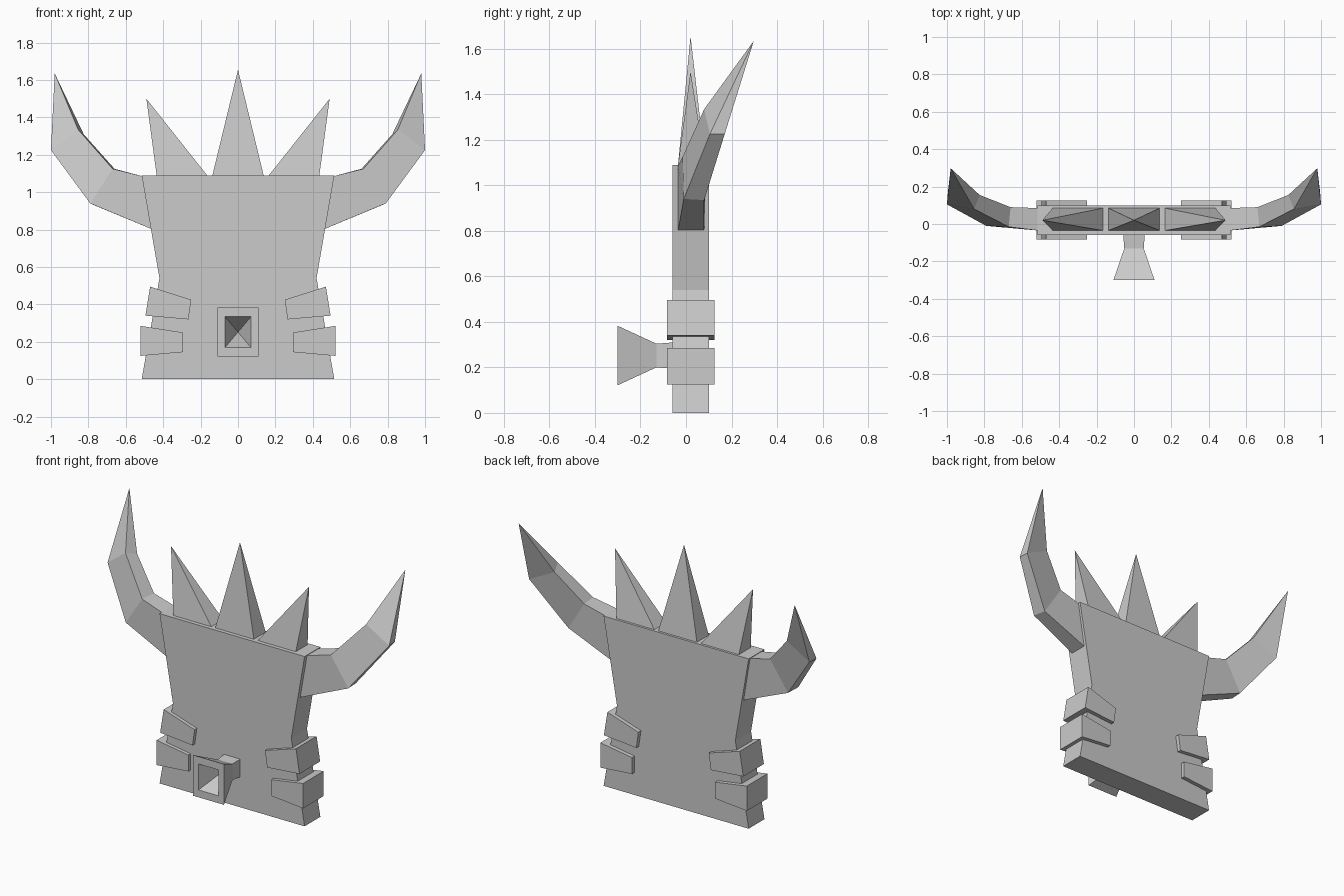
import bpy, bmesh

cube = bpy.data.objects.get("Cube")
if cube:
    bpy.data.objects.remove(cube, do_unlink=True)

grey = bpy.data.materials.new("plain grey")
grey.use_nodes = True
color = (0.6, 0.6, 0.6, 1)
grey.diffuse_color = color
grey.node_tree.nodes["Principled BSDF"].inputs["Base Color"].default_value = color


def loft(name, rings):
    """Skin a list of rings; a ring of one point closes to a tip."""
    bm = bmesh.new()
    loops = [[bm.verts.new(p) for p in ring] for ring in rings]
    for a, b in zip(loops, loops[1:]):
        n = len(a)
        for i in range(n):
            j = (i + 1) % n
            if len(b) == 1:
                bm.faces.new((a[i], a[j], b[0]))
            else:
                bm.faces.new((a[i], a[j], b[j], b[i]))
    for end in (loops[0], loops[-1]):
        if len(end) > 2:
            bm.faces.new(end)
    bmesh.ops.recalc_face_normals(bm, faces=bm.faces)
    mesh = bpy.data.meshes.new(name)
    bm.to_mesh(mesh)
    bm.free()
    mesh.materials.append(grey)
    obj = bpy.data.objects.new(name, mesh)
    bpy.context.collection.objects.link(obj)
    return obj


def prism(name, outline, y0, y1):
    return loft(name, [[(x, y, z) for x, z in outline] for y in (y0, y1)])


def spike(name, x0, x1, tip):
    y0, y1, z = -0.035, 0.085, 1.09
    base = [(x0, y0, z), (x1, y0, z), (x1, y1, z), (x0, y1, z)]
    return loft(name, [base, [tip]])


def square(y, half, mid=0.252):
    return [(sx * half, y, mid + sz * half)
            for sx, sz in ((-1, -1), (1, -1), (1, 1), (-1, 1))]


# Waisted slab body
half = [(0.515, 0), (0.42, 0.54), (0.515, 1.09)]
prism("body", half + [(-x, z) for x, z in reversed(half)], -0.06, 0.10)

# Crown of three spikes
spike("middle_spike", -0.137, 0.137, (0, 0.02, 1.655))

# Horn sections: lower front, lower back, upper back, upper front
horn = [
    [(0.455, -0.035, 0.80), (0.455, 0.08, 0.80), (0.51, 0.085, 1.085), (0.51, -0.035, 1.085)],
    [(0.79, -0.01, 0.94), (0.78, 0.08, 0.935), (0.66, 0.09, 1.125), (0.67, -0.015, 1.125)],
    [(1.0, 0.105, 1.225), (0.995, 0.17, 1.225), (0.825, 0.155, 1.31), (0.855, 0.08, 1.335)],
    [(0.98, 0.298, 1.635)],
]
upper_band = [(0.47, 0.495), (0.25, 0.425), (0.265, 0.32), (0.495, 0.34)]
lower_band = [(0.52, 0.285), (0.295, 0.25), (0.295, 0.145), (0.52, 0.125)]

# Paired parts on both sides
for side, s in (("left", 1), ("right", -1)):
    spike(side + "_spike", s * 0.165, s * 0.435, (s * 0.49, 0.02, 1.5))
    loft(side + "_horn", [[(s * x, y, z) for x, y, z in r] for r in horn])
    for label, band in (("upper", upper_band), ("lower", lower_band)):
        prism(f"{side}_{label}_band", [(s * x, z) for x, z in band], -0.083, 0.126)

# Flared spout with a pointed hollow
loft("spout", [square(-0.05, 0.058), square(-0.13, 0.052),
               square(-0.30, 0.132 * 0.84 + 0.01), square(-0.30, 0.077),
               [(0, -0.14, 0.252)]])
# Rim is taller than wide, as is the opening
for v in bpy.data.objects["spout"].data.vertices:
    if v.co.y < -0.29:
        v.co.x *= 0.91
        v.co.z = 0.252 + (v.co.z - 0.252) * 1.08
